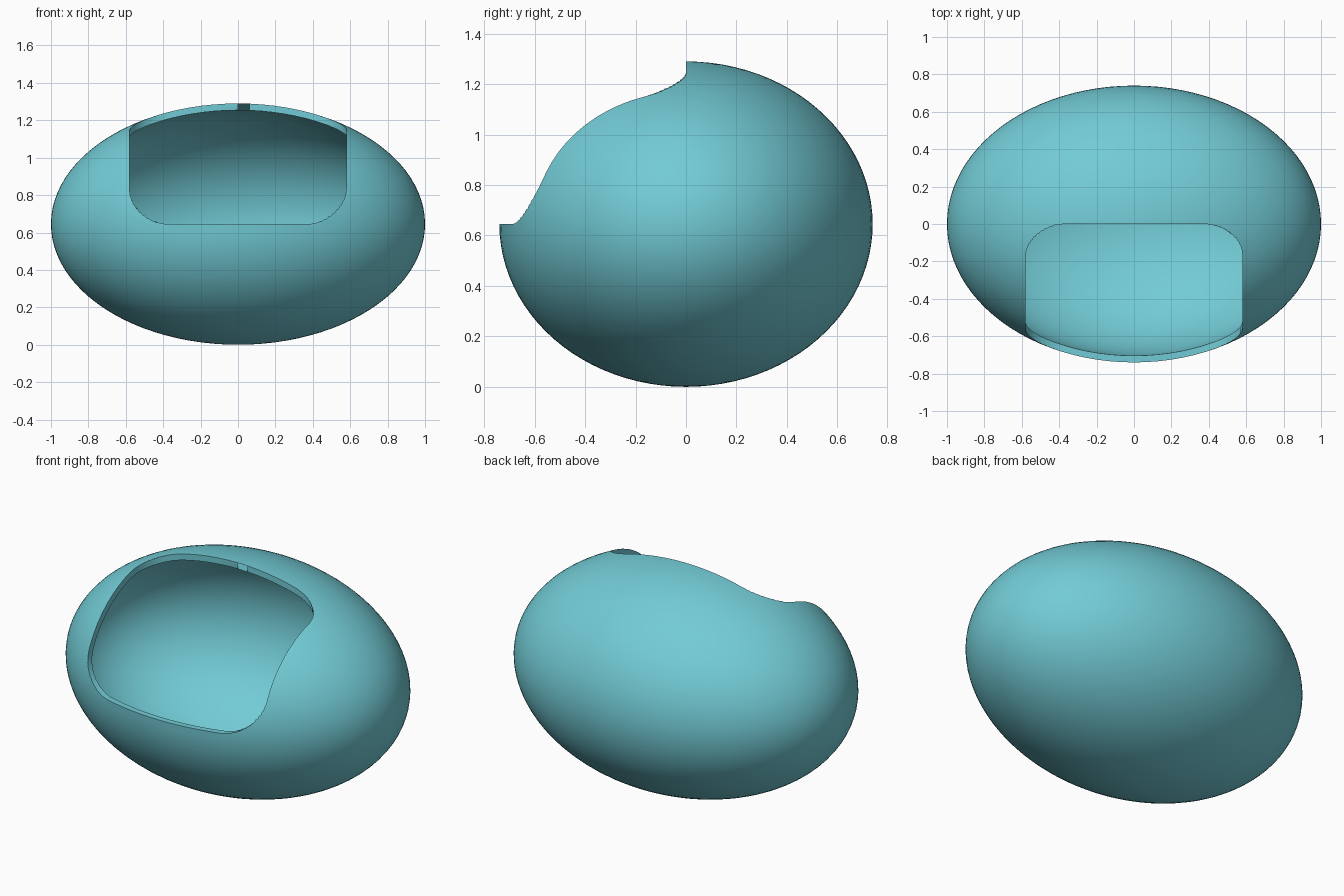
import bpy, bmesh, math
from mathutils import Matrix

if "Cube" in bpy.data.objects:
    bpy.data.objects.remove(bpy.data.objects["Cube"])

RADII = (1.0, 0.74, 0.645)
CZ = 0.645
WALL = 0.036


def new_object(name, bm):
    mesh = bpy.data.meshes.new(name)
    bm.to_mesh(mesh)
    bm.free()
    ob = bpy.data.objects.new(name, mesh)
    bpy.context.collection.objects.link(ob)
    return ob


# Hollow egg-shaped shell: outer ellipsoid plus an inward-facing inner one
bm = bmesh.new()
for inset in (0, WALL):
    size = Matrix.Diagonal([r - inset for r in RADII] + [1])
    made = bmesh.ops.create_uvsphere(bm, u_segments=96, v_segments=48, radius=1,
                                     matrix=Matrix.Translation((0, 0, CZ)) @ size)
    if inset:
        faces = {f for v in made["verts"] for f in v.link_faces}
        bmesh.ops.reverse_faces(bm, faces=list(faces))
shell = new_object("shell", bm)

# Rounded-rectangle outline in (x, angle around the x axis), covering the upper front quarter
HALF_X, HALF_A = 0.58, math.radians(45)
RX, RA = 0.21, math.radians(19)
outline = []
corners = [(1, 1, 0), (-1, 1, 90), (-1, -1, 180), (1, -1, 270)]
for i, (sx, sa, start) in enumerate(corners):
    arc = []
    for k in range(13):
        t = math.radians(start + 90 * k / 12)
        arc.append((sx * (HALF_X - RX) + RX * math.cos(t),
                    sa * (HALF_A - RA) + RA * math.sin(t)))
    outline += arc
    # Subdivide the straight run to the next corner
    nx, na, ns = corners[(i + 1) % 4]
    end = (nx * (HALF_X - RX) + RX * math.cos(math.radians(ns)),
           na * (HALF_A - RA) + RA * math.sin(math.radians(ns)))
    for k in range(1, 12):
        f = k / 12
        outline.append((arc[-1][0] * (1 - f) + end[0] * f, arc[-1][1] * (1 - f) + end[1] * f))

# Opening cutter: the outline swept radially out from the x axis, with gridded caps
bm = bmesh.new()


def place(x, a, r):
    a += math.radians(45)
    return bm.verts.new((x, -r * math.cos(a), CZ + r * math.sin(a)))


n = len(outline)
rims = []
for r in (0.25, 1.1):
    rings = [[place(x * s, a * s, r) for x, a in outline] for s in (1, 0.8, 0.6, 0.4, 0.2)]
    for A, B in zip(rings, rings[1:]):
        for i in range(n):
            j = (i + 1) % n
            bm.faces.new((A[i], A[j], B[j], B[i]))
    mid = place(0, 0, r)
    for i in range(n):
        bm.faces.new((rings[-1][i], rings[-1][(i + 1) % n], mid))
    rims.append(rings[0])
for i in range(n):
    j = (i + 1) % n
    bm.faces.new((rims[0][i], rims[0][j], rims[1][j], rims[1][i]))
bmesh.ops.recalc_face_normals(bm, faces=bm.faces)
cutter = new_object("opening_cutter", bm)
cutter.hide_render = True

# Cut the opening
cut = shell.modifiers.new("opening", "BOOLEAN")
cut.operation = "DIFFERENCE"
cut.solver = "EXACT"
cut.object = cutter
bpy.context.view_layer.objects.active = shell
shell.select_set(True)
bpy.ops.object.modifier_apply(modifier=cut.name)
bpy.data.objects.remove(cutter)
bpy.ops.object.shade_smooth_by_angle(angle=math.radians(40))

# Turquoise finish
mat = bpy.data.materials.new("turquoise")
mat.diffuse_color = (0.17, 0.60, 0.67, 1)
mat.use_nodes = True
mat.node_tree.nodes["Principled BSDF"].inputs["Base Color"].default_value = mat.diffuse_color
shell.data.materials.append(mat)
